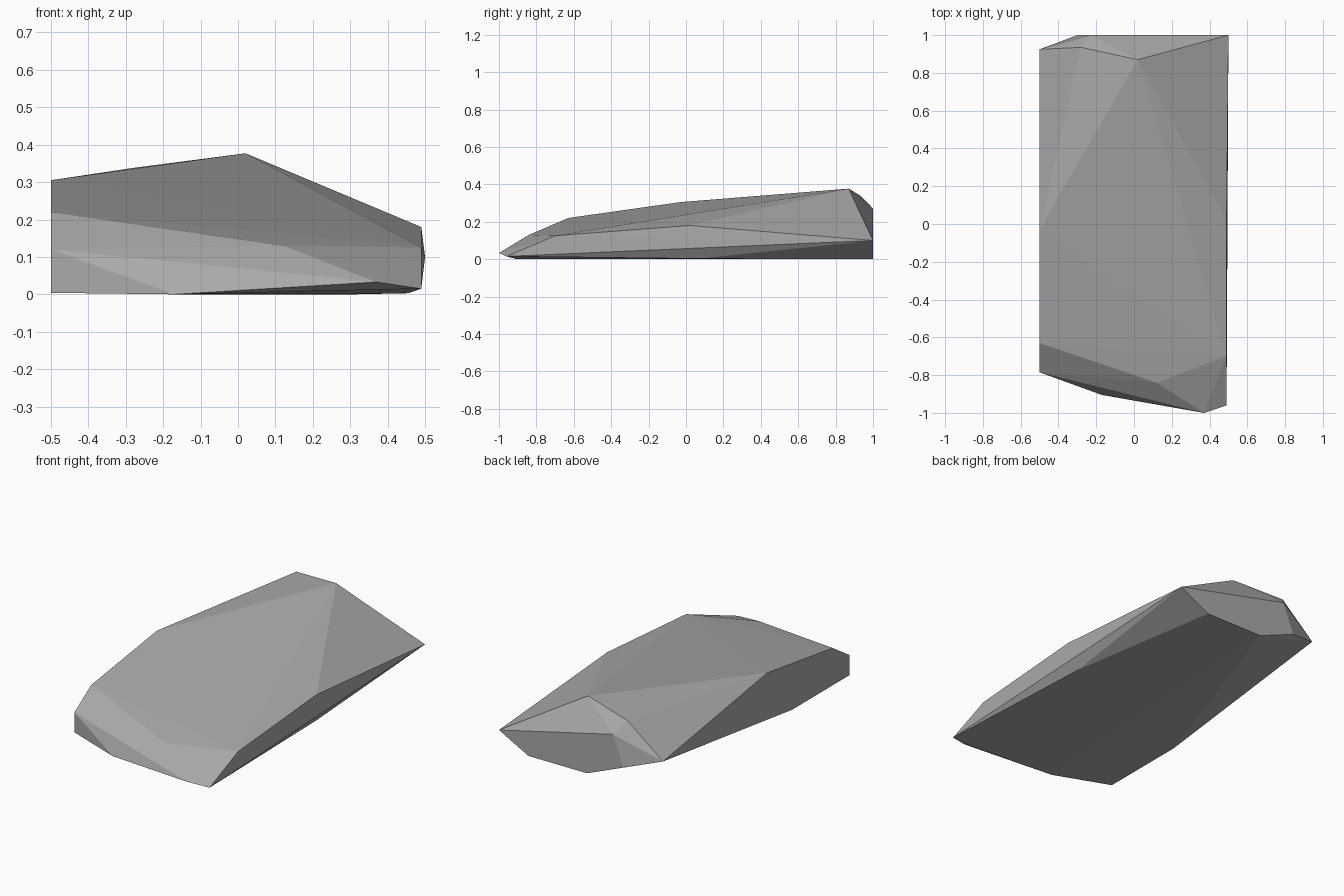
import bpy
import bmesh

# Remove the default cube
default_cube = bpy.data.objects.get("Cube")
if default_cube:
    bpy.data.objects.remove(default_cube, do_unlink=True)


def make_material(name, colour):
    material = bpy.data.materials.new(name)
    material.use_nodes = True
    material.diffuse_color = colour
    shader = material.node_tree.nodes["Principled BSDF"]
    shader.inputs["Base Color"].default_value = colour
    shader.inputs["Roughness"].default_value = 0.9
    return material


def make_hull(name, corners, material):
    """Wrap flat facets tightly around a set of corner points."""
    bm = bmesh.new()
    for corner in corners:
        bm.verts.new(corner)
    result = bmesh.ops.convex_hull(bm, input=bm.verts)
    leftover = set(result["geom_interior"]) | set(result["geom_unused"])
    loose = [item for item in leftover if isinstance(item, bmesh.types.BMVert)]
    bmesh.ops.delete(bm, geom=loose, context="VERTS")
    bmesh.ops.recalc_face_normals(bm, faces=bm.faces)
    mesh = bpy.data.meshes.new(name)
    bm.to_mesh(mesh)
    bm.free()
    mesh.materials.append(material)
    rock = bpy.data.objects.new(name, mesh)
    bpy.context.collection.objects.link(rock)
    return rock


# Side planes that the slab is cut to
right_side, left_side, back = -0.5, 0.49, 1.0

# Upper ridge, falling from the back peak to the front
ridge = [
    (0.02, 0.87, 0.377), (-0.28, 0.935, 0.338),
    (right_side, -0.03, 0.305), (right_side, -0.63, 0.22),
    (left_side, 0.02, 0.18), (left_side, -0.7, 0.125), (0.12, -0.84, 0.13),
]

# Chipped front nose
nose = [
    (right_side, -0.785, 0.12), (0.37, -1.0, 0.033), (left_side, -0.96, 0.015),
]

# Broken back end
back_end = [
    (-0.23, back, 0.27), (-0.3, back, 0.096), (0.5, back, 0.1),
    (right_side, 0.925, 0.156),
]

# Flat underside outline
underside = [
    (0.31, back, 0), (-0.065, back, 0), (right_side, -0.26, 0.004),
    (right_side, -0.785, 0.004), (-0.17, -0.905, 0), (0.455, 0.07, 0.003),
]

stone_grey = make_material("stone grey", (0.4, 0.4, 0.4, 1.0))
make_hull("rock_slab", ridge + nose + back_end + underside, stone_grey)
